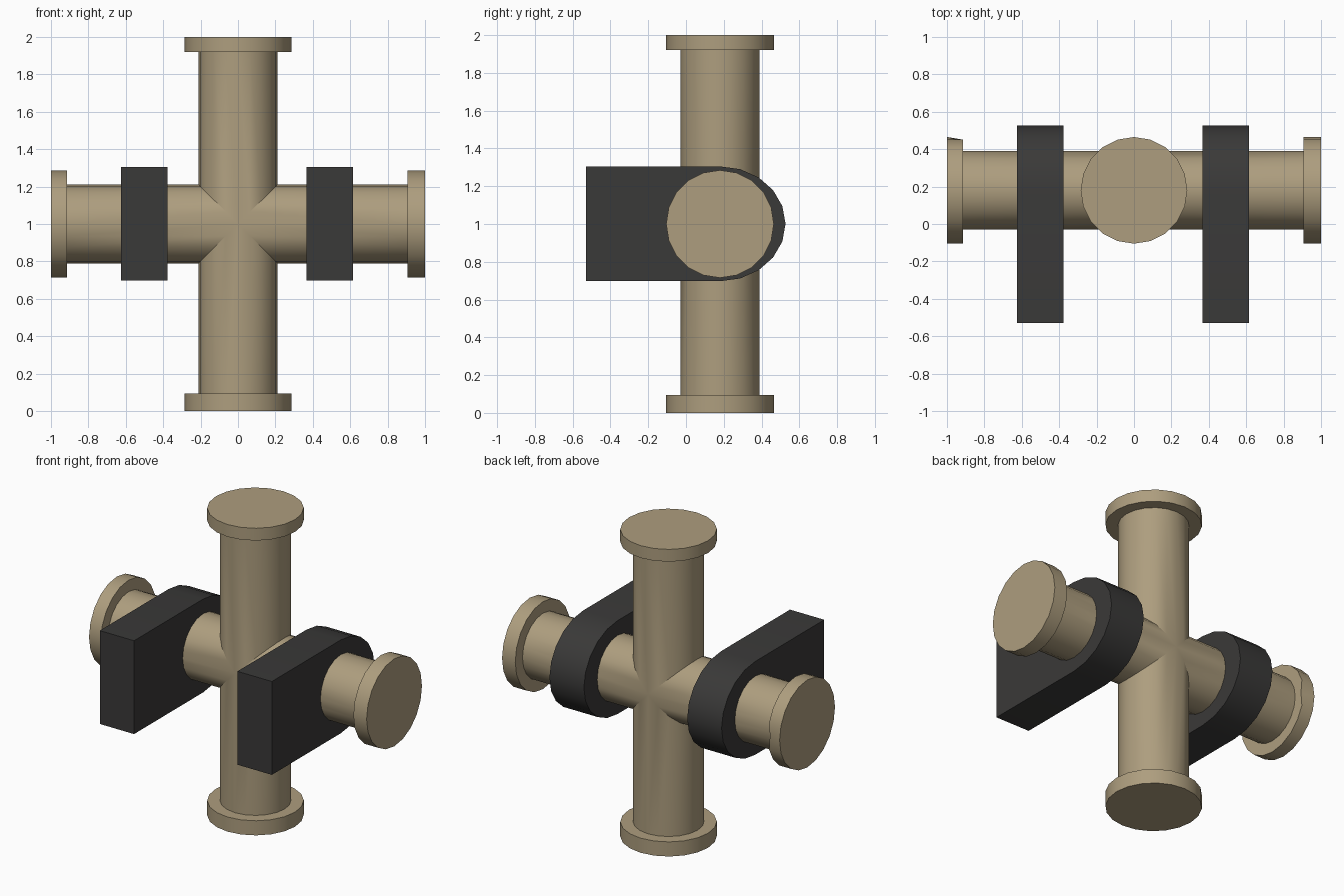
import bpy, bmesh, math
from mathutils import Vector

if "Cube" in bpy.data.objects:
    bpy.data.objects.remove(bpy.data.objects["Cube"])

SIDES = 20
PIPE_R, FLANGE_R = 0.21, 0.285
CENTRE = Vector((0, 0.18, 1))


def material(name, color):
    m = bpy.data.materials.new(name)
    m.diffuse_color = (*color, 1)
    m.use_nodes = True
    m.node_tree.nodes["Principled BSDF"].inputs["Base Color"].default_value = m.diffuse_color
    return m


def finish(bm, name, mat):
    bmesh.ops.recalc_face_normals(bm, faces=bm.faces)
    mesh = bpy.data.meshes.new(name)
    bm.to_mesh(mesh)
    bm.free()
    mesh.materials.append(mat)
    ob = bpy.data.objects.new(name, mesh)
    bpy.context.collection.objects.link(ob)
    bpy.ops.object.select_all(action='DESELECT')
    ob.select_set(True)
    bpy.context.view_layer.objects.active = ob
    bpy.ops.object.shade_smooth_by_angle(angle=math.radians(30))
    return ob


def add_arm(bm, axis, side, start):
    """One flanged pipe arm, mitred at the centre where the four arms meet."""
    side_axis = side
    rings = []
    for r, d in ((PIPE_R, None), (PIPE_R, start), (FLANGE_R, start), (FLANGE_R, 1)):
        ring = []
        for i in range(SIDES):
            a = math.tau * i / SIDES
            u, v = r * math.sin(a), r * math.cos(a)
            dist = abs(u) if d is None else d
            ring.append(bm.verts.new(CENTRE + axis * dist + side_axis * u + Vector((0, v, 0))))
        rings.append(ring)
    for a, b in zip(rings, rings[1:]):
        for i in range(SIDES):
            j = (i + 1) % SIDES
            bm.faces.new((a[i], a[j], b[j], b[i]))
    bm.faces.new(rings[-1])
    return rings


tan = material("tan", (0.42, 0.34, 0.21))
dark = material("dark", (0.042, 0.041, 0.04))
X, Z = Vector((1, 0, 0)), Vector((0, 0, 1))

# Cross-shaped pipe with four flanges
bm = bmesh.new()
add_arm(bm, Z, X, 0.92)
add_arm(bm, -Z, X, 0.905)
add_arm(bm, X, Z, 0.905)
left = add_arm(bm, -X, Z, 0.915)
left[2][0].co.y -= 0.022  # small dent at the back of the left flange
bmesh.ops.remove_doubles(bm, verts=bm.verts, dist=0.0005)
finish(bm, "cross_pipe", tan)


# Brackets: flat at the front, rounded around the pipe at the back
def bracket(name, x0, x1):
    profile = [(-0.53, 0.697), (-0.53, 1.305)]
    for i in range(11):
        a = math.pi * i / 10
        profile.append((0.18 + 0.347 * math.sin(a), 1.001 + 0.304 * math.cos(a)))
    bm = bmesh.new()
    face = bm.faces.new([bm.verts.new((x0, y, z)) for y, z in profile])
    ext = bmesh.ops.extrude_face_region(bm, geom=[face], use_keep_orig=True)
    bmesh.ops.translate(bm, vec=(x1 - x0, 0, 0),
                        verts=[g for g in ext["geom"] if isinstance(g, bmesh.types.BMVert)])
    finish(bm, name, dark)


bracket("left_bracket", -0.625, -0.378)
bracket("right_bracket", 0.367, 0.615)
